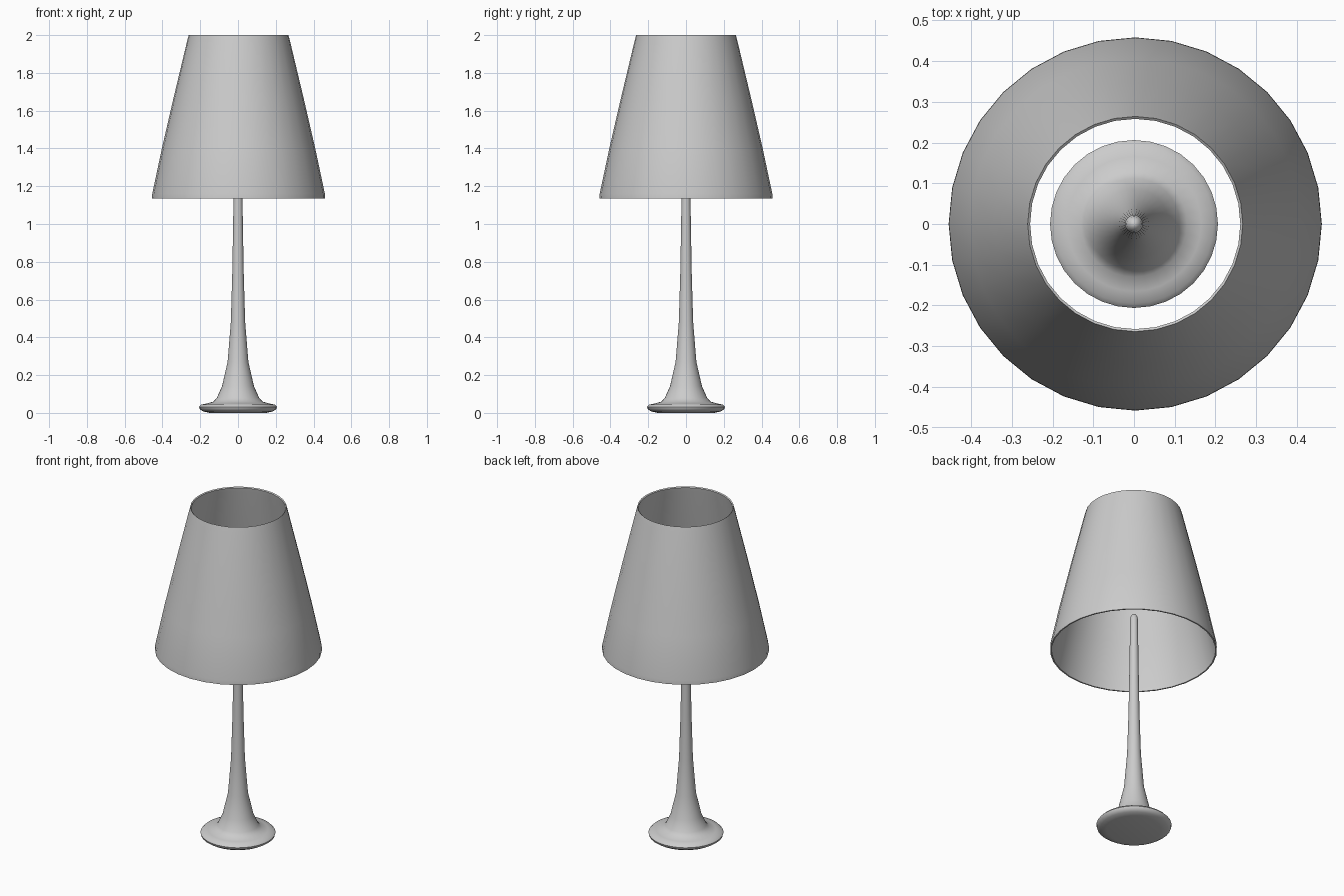
import bpy, bmesh, math

if "Cube" in bpy.data.objects:
    bpy.data.objects.remove(bpy.data.objects["Cube"])


def lathe(name, profile, sides=32, closed=False, cx=0.0):
    """Spin (radius, z) points about the vertical axis; radius 0 makes a pole."""
    bm = bmesh.new()
    rings = []
    for r, z in profile:
        if r == 0:
            rings.append([bm.verts.new((cx, 0, z))] * sides)
        else:
            rings.append([bm.verts.new((cx + r * math.cos(2 * math.pi * i / sides),
                                        r * math.sin(2 * math.pi * i / sides), z))
                          for i in range(sides)])
    pairs = list(zip(rings, rings[1:]))
    if closed:
        pairs.append((rings[-1], rings[0]))
    for a, b in pairs:
        for i in range(sides):
            j = (i + 1) % sides
            corners = list(dict.fromkeys((a[i], a[j], b[j], b[i])))
            bm.faces.new(corners)
    bmesh.ops.recalc_face_normals(bm, faces=bm.faces)
    mesh = bpy.data.meshes.new(name)
    bm.to_mesh(mesh)
    bm.free()
    ob = bpy.data.objects.new(name, mesh)
    bpy.context.collection.objects.link(ob)
    bpy.ops.object.select_all(action='DESELECT')
    ob.select_set(True)
    bpy.context.view_layer.objects.active = ob
    bpy.ops.object.shade_smooth_by_angle(angle=math.radians(50))
    return ob


# Trumpet-shaped foot and stem with a rounded tip
lathe("lamp_base", [
    (0, 0.005), (0.15, 0.0), (0.185, 0.008), (0.203, 0.02), (0.206, 0.032),
    (0.195, 0.044), (0.165, 0.05), (0.13, 0.06), (0.112, 0.08), (0.085, 0.14),
    (0.055, 0.27), (0.038, 0.48), (0.030, 0.75), (0.025, 1.05), (0.023, 1.2),
    (0.022, 1.33), (0.018, 1.35), (0.010, 1.362), (0, 1.366)])

# Thin tapered shade, open at both ends, with a straight bottom hem
lathe("lamp_shade", [
    (0.458, 1.135), (0.457, 1.16), (0.406, 1.40), (0.346, 1.66), (0.272, 1.97), (0.264, 2.0),
    (0.258, 1.995), (0.263, 1.97), (0.338, 1.66), (0.398, 1.40), (0.449, 1.16), (0.450, 1.135)],
    closed=True, cx=0.003)
